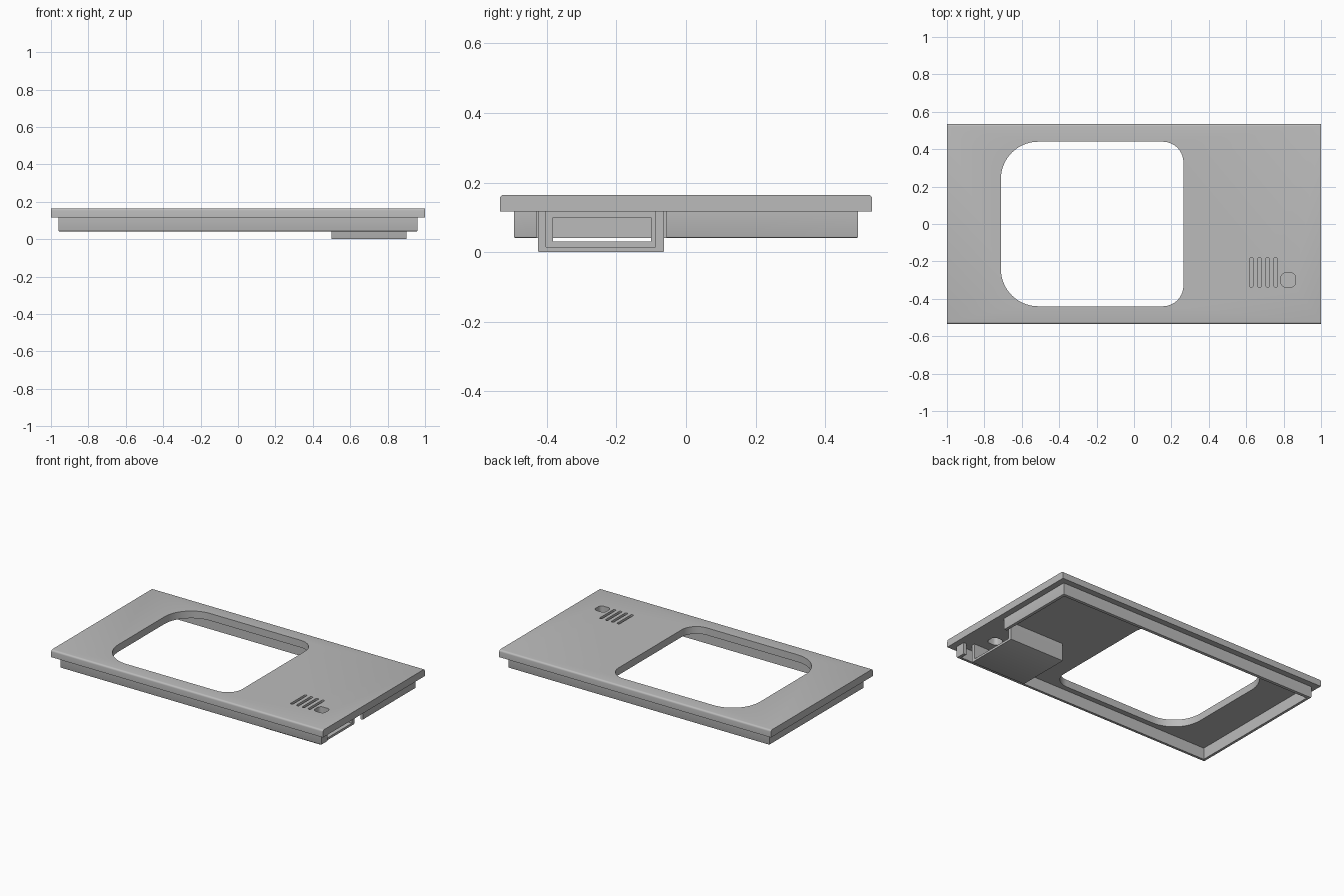
import bpy
import bmesh
from math import cos, sin, pi

cube = bpy.data.objects.get("Cube")
if cube:
    bpy.data.objects.remove(cube, do_unlink=True)

grey = bpy.data.materials.new("plain grey")
grey.use_nodes = True
colour = (0.5, 0.5, 0.5, 1)
grey.diffuse_color = colour
grey.node_tree.nodes["Principled BSDF"].inputs["Base Color"].default_value = colour


def prism(name, x, y, z, radii=(0, 0), steps=10):
    """Upright block; radii round the corners on the -x and +x sides."""
    left, right = radii
    corners = [(x[1], y[1], right, 0), (x[0], y[1], left, 1),
               (x[0], y[0], left, 2), (x[1], y[0], right, 3)]
    outline = []
    for cx, cy, r, quarter in corners:
        sx = 1 if cx == x[1] else -1
        sy = 1 if cy == y[1] else -1
        for i in range(steps + 1 if r else 1):
            a = (quarter + i / steps) * pi / 2
            dx, dy = (r * cos(a), r * sin(a)) if r else (0, 0)
            outline.append((cx - sx * r + dx, cy - sy * r + dy))
    bm = bmesh.new()
    base = bm.faces.new([bm.verts.new((px, py, z[0])) for px, py in outline])
    top = bmesh.ops.extrude_face_region(bm, geom=[base])["geom"]
    bmesh.ops.translate(bm, vec=(0, 0, z[1] - z[0]),
                        verts=[v for v in top if isinstance(v, bmesh.types.BMVert)])
    bmesh.ops.recalc_face_normals(bm, faces=bm.faces)
    mesh = bpy.data.meshes.new(name)
    bm.to_mesh(mesh)
    bm.free()
    mesh.materials.append(grey)
    obj = bpy.data.objects.new(name, mesh)
    bpy.context.collection.objects.link(obj)
    return obj


def bevel(obj, width, segments, pick):
    """Round the edges whose two end points satisfy the rule."""
    bm = bmesh.new()
    bm.from_mesh(obj.data)
    edges = [e for e in bm.edges if pick(e.verts[0].co, e.verts[1].co)]
    bmesh.ops.bevel(bm, geom=edges, offset=width, segments=segments,
                    profile=0.5, affect='EDGES')
    bm.to_mesh(obj.data)
    bm.free()


def activate(obj):
    bpy.ops.object.select_all(action='DESELECT')
    obj.select_set(True)
    bpy.context.view_layer.objects.active = obj


def cut(obj, *cutters):
    activate(obj)
    for cutter in cutters:
        mod = obj.modifiers.new("cut", 'BOOLEAN')
        mod.operation = 'DIFFERENCE'
        mod.solver = 'EXACT'
        mod.object = cutter
        bpy.ops.object.modifier_apply(modifier=mod.name)
        bpy.data.objects.remove(cutter, do_unlink=True)


THROUGH = (-0.2, 0.4)
PLATE_BOTTOM, PLATE_TOP = 0.117, 0.165
JOIN = PLATE_BOTTOM + 0.005

# Face plate with rounded long edges, window, vent slots and button hole
plate = prism("face_plate", (-1, 1), (-0.535, 0.535), (PLATE_BOTTOM, PLATE_TOP))
bevel(plate, 0.012, 4,
      lambda a, b: min(a.z, b.z) > 0.16 and abs(a.y - b.y) < 0.001)
holes = [prism("window_cutter", (-0.712, 0.264), (-0.44, 0.44), THROUGH, (0.2, 0.11), 14),
         prism("button_cutter", (0.786, 0.864), (-0.337, -0.262), THROUGH, (0.024, 0.024), 6)]
for i in range(4):
    x = 0.619 + 0.043 * i
    holes.append(prism("slot_cutter", (x, x + 0.018), (-0.337, -0.181), THROUGH,
                       (0.006, 0.006), 4))
cut(plate, *holes)

# Thin rim under the plate, with a gap for the housing
rim = prism("underside_rim", (-0.96, 0.96), (-0.495, 0.495), (0.041, JOIN))
bevel(rim, 0.005, 2, lambda a, b: max(a.z, b.z) < 0.05)
cut(rim,
    prism("rim_cutter", (-0.94, 0.94), (-0.475, 0.475), THROUGH),
    prism("gap_cutter", (0.9, 1.1), (-0.43, -0.056), THROUGH))

# Housing tray, open at its outer end, with a window in its inner wall
housing = prism("housing_tray", (0.5, 0.9), (-0.425, -0.063), (0, JOIN))
bevel(housing, 0.004, 2,
      lambda a, b: max(a.z, b.z) < 0.01 and abs(a.x - b.x) > 0.1)
cut(housing,
    prism("tray_cutter", (0.52, 1.1), (-0.402, -0.088), (0.015, 0.4)),
    prism("wall_cutter", (0.4, 0.6), (-0.382, -0.1), (0.031, 0.1)))

for part in (plate, rim, housing):
    activate(part)
    bpy.ops.object.shade_smooth_by_angle(angle=pi / 6)
